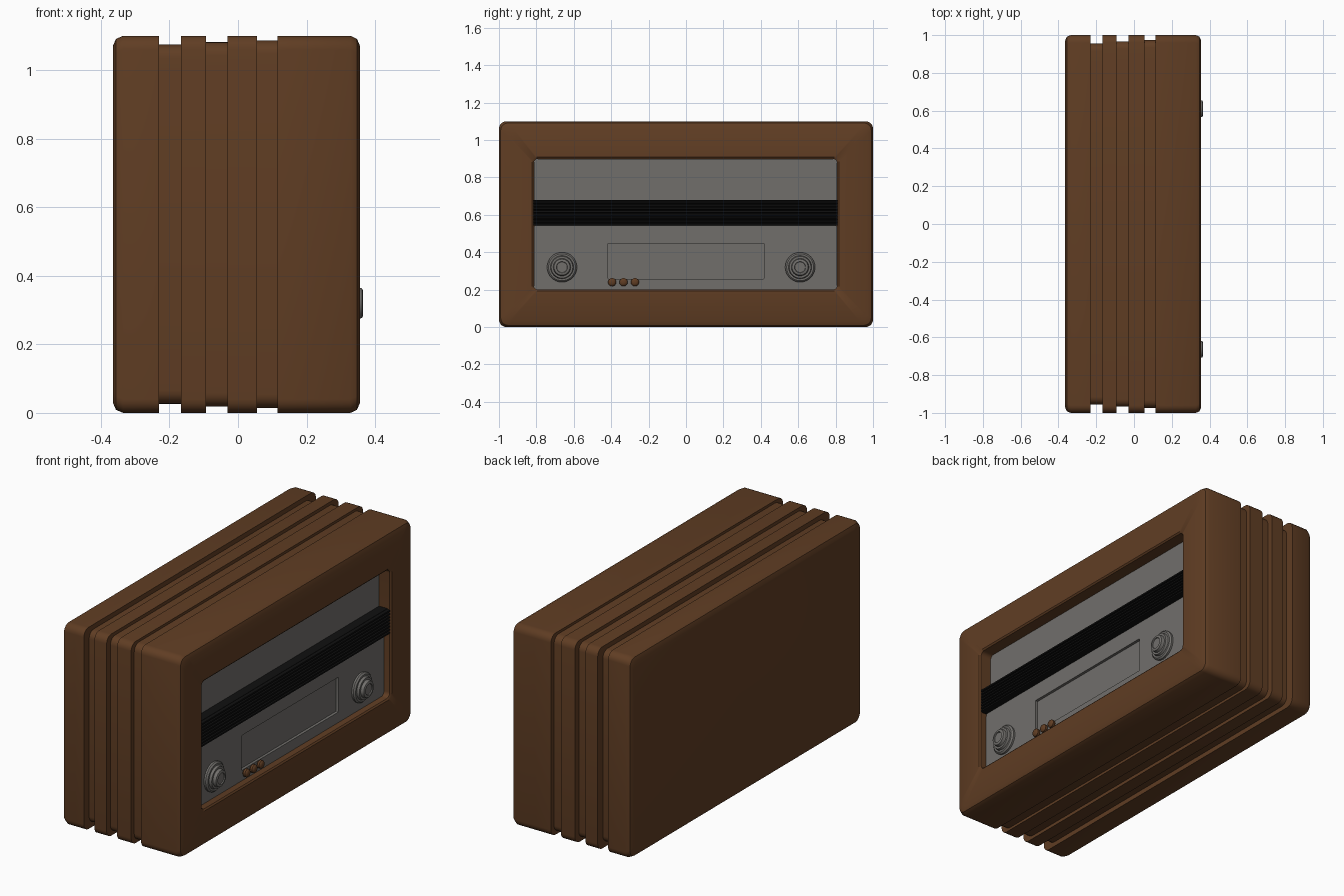
import bpy, bmesh, math
from mathutils import Vector

if "Cube" in bpy.data.objects:
    bpy.data.objects.remove(bpy.data.objects["Cube"])


def material(name, rgb):
    m = bpy.data.materials.new(name)
    m.diffuse_color = (*rgb, 1)
    m.use_nodes = True
    m.node_tree.nodes["Principled BSDF"].inputs["Base Color"].default_value = m.diffuse_color
    return m


BROWN = material("brown wood", (0.117, 0.047, 0.017))
GREY = material("warm grey", (0.165, 0.158, 0.148))
BLACK = material("black", (0.005, 0.005, 0.005))


def finish(name, bm, mat, angle=35):
    bmesh.ops.recalc_face_normals(bm, faces=bm.faces)
    me = bpy.data.meshes.new(name)
    bm.to_mesh(me)
    bm.free()
    me.materials.append(mat)
    ob = bpy.data.objects.new(name, me)
    bpy.context.collection.objects.link(ob)
    bpy.ops.object.select_all(action='DESELECT')
    ob.select_set(True)
    bpy.context.view_layer.objects.active = ob
    bpy.ops.object.shade_smooth_by_angle(angle=math.radians(angle))
    return ob


def rounded_ring(bm, x, hy, hz, r, cy=0.0, cz=0.55, steps=5):
    """Rounded rectangle of vertices in the plane of constant x."""
    ring = []
    for k, (sy, sz) in enumerate([(1, 1), (-1, 1), (-1, -1), (1, -1)]):
        for i in range(steps + 1):
            a = math.pi / 2 * (k + i / steps)
            ring.append(bm.verts.new((x, cy + sy * (hy - r) + r * math.cos(a),
                                      cz + sz * (hz - r) + r * math.sin(a))))
    return ring


def loft(bm, rings, caps=True):
    for a, b in zip(rings, rings[1:]):
        n = len(a)
        for i in range(n):
            j = (i + 1) % n
            bm.faces.new((a[i], a[j], b[j], b[i]))
    if caps:
        bm.faces.new(rings[0])
        bm.faces.new(rings[-1])


# Wooden case: rounded back, three grooves, rounded front, recessed opening
bm = bmesh.new()
profile = [(-0.365, 0.03, 0.03), (-0.356, 0.009, 0.009), (-0.335, 0, 0)]
for x0, x1, dy, dz in [(-0.23, -0.167, 0.045, 0.026),
                       (-0.093, -0.03, 0.033, 0.018),
                       (0.055, 0.115, 0.027, 0.014)]:
    profile += [(x0, 0, 0), (x0, dy, dz), (x1, dy, dz), (x1, 0, 0)]
profile += [(0.328, 0, 0), (0.347, 0.009, 0.009), (0.356, 0.03, 0.03)]
rings = [rounded_ring(bm, x, 1 - dy, 0.55 - dz, 0.04) for x, dy, dz in profile]
for x, grow in [(0.356, 0.008), (0.349, 0), (0.26, 0)]:
    rings.append(rounded_ring(bm, x, 0.812 + grow, 0.35 + grow, 0.025, -0.003))
loft(bm, rings)
finish("wooden_case", bm, BROWN)


def box(name, x, y, z, mat):
    bm = bmesh.new()
    bmesh.ops.create_cube(bm, size=1)
    for v in bm.verts:
        v.co = Vector([(r[0] + r[1]) / 2 + c * (r[1] - r[0])
                       for r, c in zip((x, y, z), v.co)])
    return finish(name, bm, mat)


# Speaker panel above the grille
box("speaker_panel", (0.262, 0.285), (-0.814, 0.808), (0.6, 0.899), GREY)

# Control panel with a shallow dial recess
bm = bmesh.new()
loft(bm, [rounded_ring(bm, 0.262, 0.811, 0.174, 0.02, -0.003, 0.375),
          rounded_ring(bm, 0.315, 0.811, 0.174, 0.02, -0.003, 0.375),
          rounded_ring(bm, 0.315, 0.418, 0.095, 0.004, 0, 0.353),
          rounded_ring(bm, 0.300, 0.418, 0.095, 0.004, 0, 0.353)])
finish("control_panel", bm, GREY)

# Black grille: ridged profile extruded across the opening
bm = bmesh.new()
N, Z0, Z1 = 8, 0.542, 0.678
h = (Z1 - Z0) / N
pts = [(0.262, Z1), (0.262, Z0)]
for i in range(N):
    z = Z0 + i * h
    pts += [(0.335, z), (0.35, z + 0.2 * h), (0.35, z + 0.7 * h), (0.335, z + 0.9 * h)]
pts.append((0.335, Z1))
loft(bm, [[bm.verts.new((x, y, z)) for x, z in pts] for y in (-0.815, 0.809)])
finish("black_grille", bm, BLACK)


def turned(name, y, z, prof, mat, seg=32):
    """Part turned around the x direction from (x, radius) points."""
    bm = bmesh.new()
    loft(bm, [[bm.verts.new((x, y + r * math.cos(2 * math.pi * i / seg),
                             z + r * math.sin(2 * math.pi * i / seg)))
               for i in range(seg)] for x, r in prof])
    finish(name, bm, mat)


# Stepped knobs
knob = [(0.30, 0.08), (0.325, 0.08), (0.333, 0.072), (0.333, 0.062), (0.346, 0.058),
        (0.346, 0.047), (0.362, 0.043), (0.365, 0.036), (0.365, 0.03), (0.36, 0.028)]
for name, y in (("left_knob", -0.663), ("right_knob", 0.61)):
    turned(name, y, 0.32, knob, GREY)

# Three small round buttons
button = [(0.30, 0.015), (0.318, 0.015), (0.322, 0.022), (0.334, 0.022),
          (0.340, 0.017), (0.343, 0.008)]
for i in range(3):
    turned(f"button_{i + 1}", -0.395 + 0.061 * i, 0.24, button, BROWN, 16)
